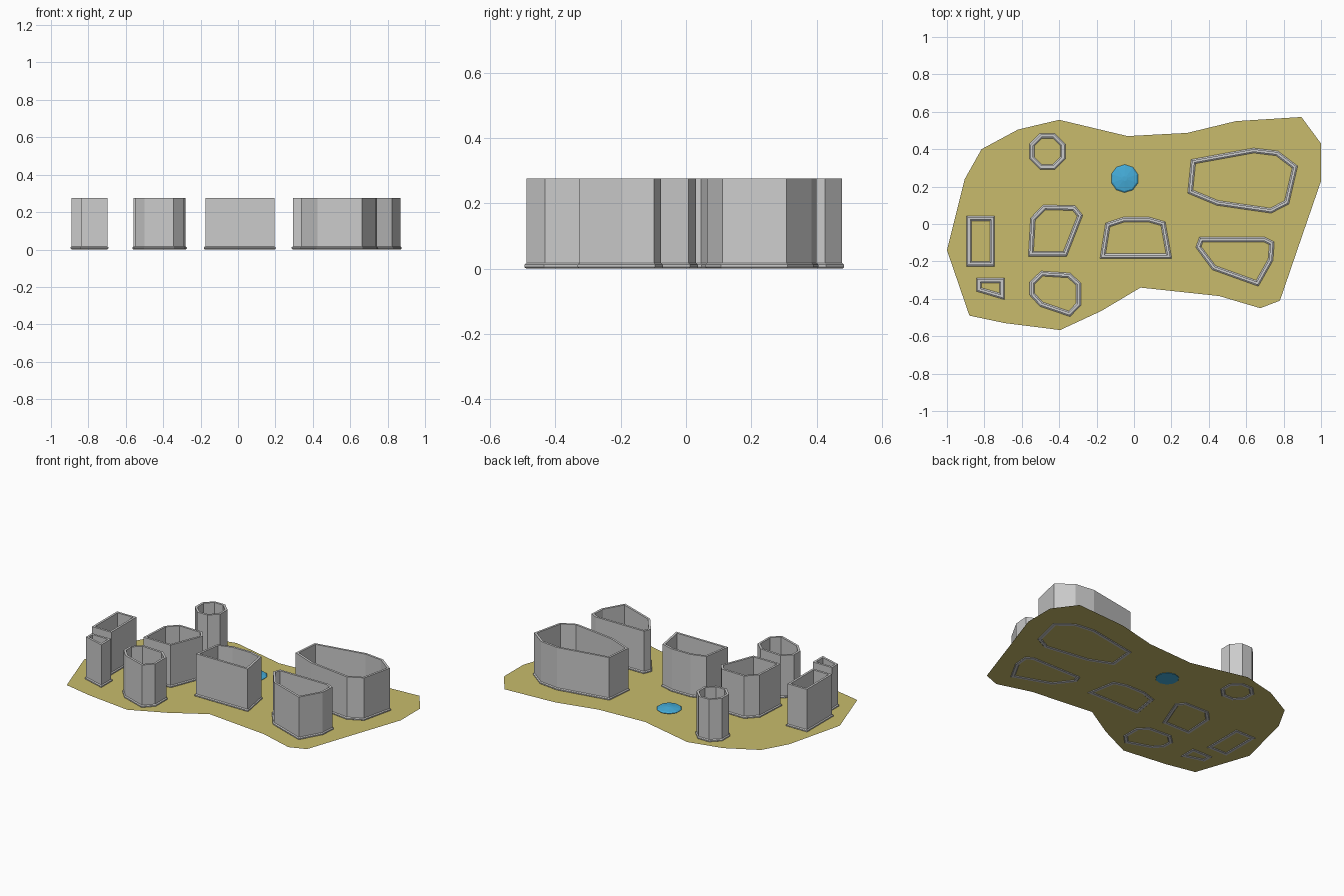
import bpy, bmesh, math
from mathutils import Vector

if "Cube" in bpy.data.objects:
    bpy.data.objects.remove(bpy.data.objects["Cube"])


def material(name, rgb):
    m = bpy.data.materials.new(name)
    m.diffuse_color = (*rgb, 1)
    m.use_nodes = True
    m.node_tree.nodes["Principled BSDF"].inputs["Base Color"].default_value = m.diffuse_color
    return m


def finish(name, bm, mat=None):
    mesh = bpy.data.meshes.new(name)
    bm.to_mesh(mesh)
    bm.free()
    ob = bpy.data.objects.new(name, mesh)
    bpy.context.collection.objects.link(ob)
    if mat:
        mesh.materials.append(mat)
    return ob


def inset(points, d):
    """Mitred inward offset of a clockwise outline."""
    out = []
    n = len(points)
    for i in range(n):
        a, b, c = (Vector(points[(i + k) % n]) for k in (-1, 0, 1))
        u, v = (b - a).normalized(), (c - b).normalized()
        n1, n2 = Vector((u.y, -u.x)), Vector((v.y, -v.x))
        out.append(b + (n1 + n2) * d / (1 + n1.dot(n2)))
    return out


# wall cross-section: (inset from outline, height), flared at the foot
SECTION = [(0.005, 0), (0, 0.005), (0, 0.012), (0.006, 0.017), (0.006, 0.276),
           (0.020, 0.276), (0.020, 0.017), (0.026, 0.012), (0.026, 0.005), (0.021, 0)]


def wall(name, points):
    bm = bmesh.new()
    rings = [[bm.verts.new((p.x, p.y, z)) for p in inset(points, d)] for d, z in SECTION]
    n = len(points)
    for k, a in enumerate(rings):
        b = rings[(k + 1) % len(rings)]
        for i in range(n):
            j = (i + 1) % n
            bm.faces.new((a[i], a[j], b[j], b[i]))
    bmesh.ops.recalc_face_normals(bm, faces=bm.faces)
    finish(name, bm)


# ground sheet
ground = [(-1, -.14), (-.905, .24), (-.815, .40), (-.62, .505), (-.40, .557),
          (-.035, .47), (.285, .487), (.545, .55), (.895, .572), (1, .43),
          (1, .23), (.9, -.06), (.78, -.41), (.675, -.45), (.455, -.385),
          (.035, -.34), (-.175, -.465), (-.395, -.567), (-.69, -.53), (-.88, -.49)]
bm = bmesh.new()
bm.faces.new([bm.verts.new((x, y, 0.004)) for x, y in reversed(ground)])
finish("ground", bm, material("sand", (.58, .50, .15)))

# hollow enclosures
tower = [(-.463 + .104 * math.cos(a), .388 + .104 * math.sin(a))
         for a in (-math.pi / 4 * (i + .5) for i in range(8))]
walls = {
    "octagonal_tower": tower,
    "large_hall": [(.305, .345), (.64, .406), (.77, .39), (.875, .31),
                   (.828, .107), (.733, .058), (.443, .10), (.287, .165)],
    "left_hall": [(-.895, .043), (-.745, .043), (-.745, -.226), (-.895, -.226)],
    "small_hut": [(-.842, -.289), (-.693, -.289), (-.693, -.404), (-.842, -.36)],
    "middle_hall": [(-.485, .102), (-.315, .098), (-.274, .047), (-.36, -.173),
                    (-.565, -.173), (-.553, .032)],
    "front_hall": [(-.497, -.252), (-.342, -.262), (-.283, -.316), (-.283, -.434),
                   (-.342, -.495), (-.503, -.44), (-.558, -.38), (-.558, -.31)],
    "arched_hall": [(-.182, -.185), (-.152, .005), (-.055, .037), (.08, .037),
                    (.167, .012), (.202, -.185)],
    "right_hall": [(.35, -.07), (.70, -.07), (.75, -.095), (.743, -.195),
                   (.665, -.333), (.42, -.245), (.33, -.125)],
}
for name, pts in walls.items():
    wall(name, pts)

# shallow domed pond
bm = bmesh.new()
rings = [[bm.verts.new((-.05 + r * math.cos(i * math.tau / 10 + .3),
                        .243 + r * math.sin(i * math.tau / 10 + .3), z))
          for i in range(10)] for r, z in ((.068, .002), (.075, .009), (.067, .015), (.013, .023))]
for a, b in zip(rings, rings[1:]):
    for i in range(10):
        j = (i + 1) % 10
        bm.faces.new((a[i], a[j], b[j], b[i]))
bm.faces.new(rings[-1])
bm.faces.new(rings[0][::-1])
finish("pond", bm, material("water", (.06, .42, .70)))
